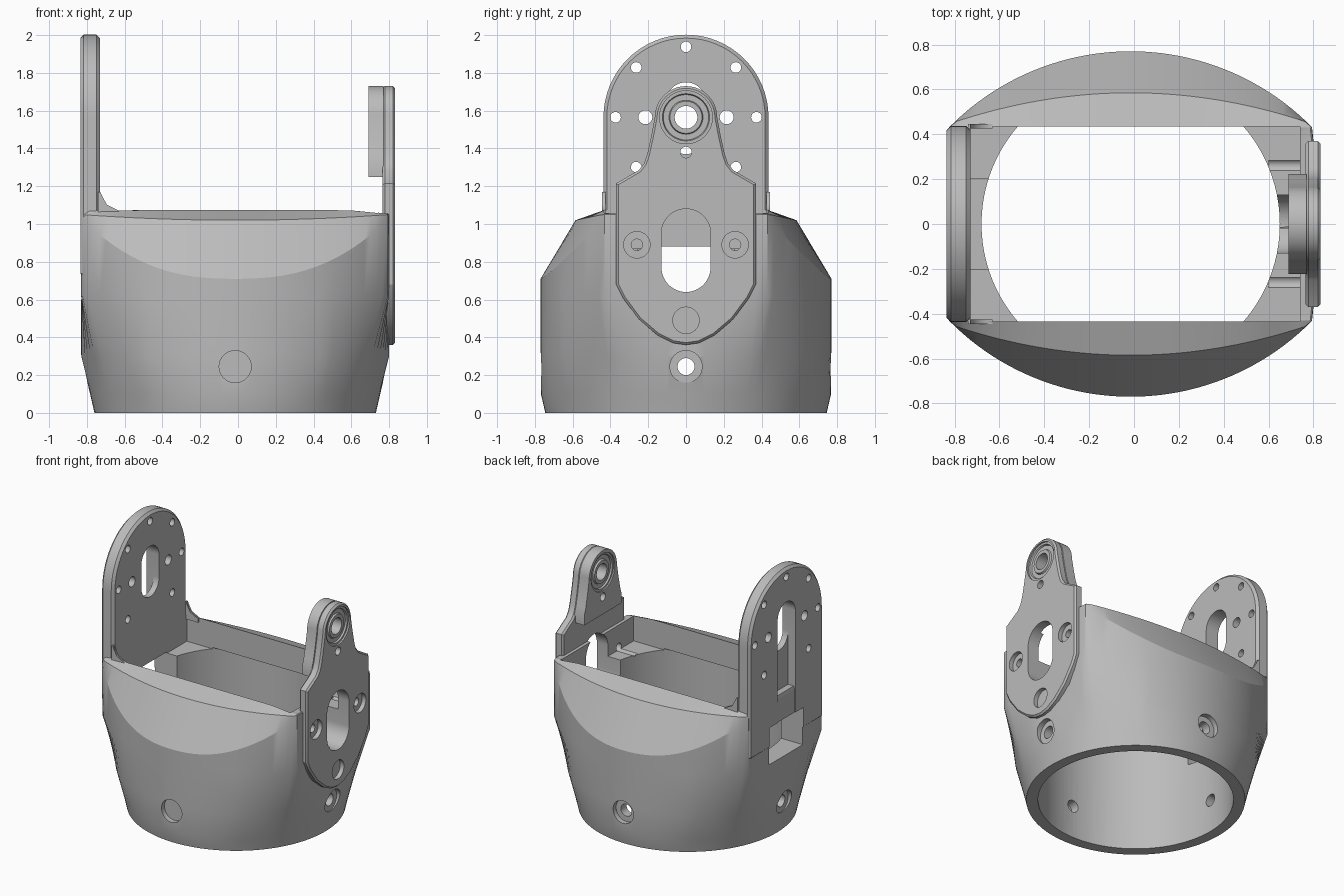
import bpy, bmesh, math
from mathutils import Matrix, Vector

cube = bpy.data.objects.get("Cube")
if cube:
    bpy.data.objects.remove(cube)

grey = bpy.data.materials.new("satin grey")
grey.use_nodes = True
grey.diffuse_color = (0.5, 0.5, 0.5, 1)
grey.node_tree.nodes["Principled BSDF"].inputs["Base Color"].default_value = (0.5, 0.5, 0.5, 1)
CX = -0.015        # axis of the housing
PIVOT = 1.565      # height of the hinge axis


def finish(bm, name):
    bmesh.ops.recalc_face_normals(bm, faces=bm.faces)
    mesh = bpy.data.meshes.new(name)
    bm.to_mesh(mesh)
    bm.free()
    mesh.materials.append(grey)
    ob = bpy.data.objects.new(name, mesh)
    bpy.context.collection.objects.link(ob)
    return ob


def activate(ob):
    bpy.ops.object.select_all(action='DESELECT')
    ob.select_set(True)
    bpy.context.view_layer.objects.active = ob


def loft(name, rings, wrap=False):
    """Skin a stack of rings; the ends are closed, or joined when wrap is set."""
    bm = bmesh.new()
    loops = [[bm.verts.new(p) for p in ring] for ring in rings]
    pairs = list(zip(loops, loops[1:])) + ([(loops[-1], loops[0])] if wrap else [])
    for low, high in pairs:
        for i in range(len(low)):
            j = (i + 1) % len(low)
            bm.faces.new((low[i], low[j], high[j], high[i]))
    if not wrap:
        for end in (loops[0], loops[-1]):
            mid = bm.verts.new(sum((v.co for v in end), Vector()) / len(end))
            for i in range(len(end)):
                bm.faces.new((end[i - 1], end[i], mid))
    return finish(bm, name)


def prism(name, outline, x0, x1):
    """Extrude a (y, z) outline along x."""
    bm = bmesh.new()
    face = bm.faces.new([bm.verts.new((x0, y, z)) for y, z in outline])
    new = bmesh.ops.extrude_face_region(bm, geom=[face])["geom"]
    bmesh.ops.translate(bm, verts=[g for g in new if isinstance(g, bmesh.types.BMVert)],
                        vec=(x1 - x0, 0, 0))
    return finish(bm, name)


def box(x0, x1, y0, y1, z0, z1):
    return prism("cutter", [(y0, z0), (y1, z0), (y1, z1), (y0, z1)], x0, x1)


def rod(axis, centre, r, depth, sides=32):
    bm = bmesh.new()
    bmesh.ops.create_cone(bm, cap_ends=True, segments=sides, radius1=r, radius2=r, depth=depth)
    turn = {'X': Matrix.Rotation(math.pi / 2, 4, 'Y'),
            'Y': Matrix.Rotation(math.pi / 2, 4, 'X'), 'Z': Matrix()}[axis]
    bmesh.ops.transform(bm, matrix=Matrix.Translation(centre) @ turn, verts=bm.verts)
    return finish(bm, "cutter")


def arc(cy, cz, r, a0, a1, n=24):
    return [(cy + r * math.cos(math.radians(a0 + (a1 - a0) * i / n)),
             cz + r * math.sin(math.radians(a0 + (a1 - a0) * i / n))) for i in range(n + 1)]


def slot(r, z0, z1, x0, x1):
    return prism("cutter", arc(0, z1 - r, r, 0, 180) + arc(0, z0 + r, r, 180, 360), x0, x1)


def bevel(ob, width, angle=40):
    activate(ob)
    mod = ob.modifiers.new("rim", 'BEVEL')
    mod.width, mod.segments = width, 1
    mod.limit_method, mod.angle_limit = 'ANGLE', math.radians(angle)
    bpy.ops.object.modifier_apply(modifier=mod.name)


def cut(ob, cutters):
    activate(ob)
    for c in cutters:
        mod = ob.modifiers.new("cut", 'BOOLEAN')
        mod.operation, mod.solver, mod.object = 'DIFFERENCE', 'EXACT', c
        bpy.ops.object.modifier_apply(modifier=mod.name)
        bpy.data.objects.remove(c)


# Housing: round foot blending into a lens plan with flat ends
def lens(a):
    s, c = abs(math.sin(a)), abs(math.cos(a))
    bow = -0.366 * s + math.sqrt((0.366 * s) ** 2 + 1.136 ** 2 - 0.366 ** 2)
    return min(bow, 0.815 / max(c, 1e-6))


N = 128
corner = math.atan2(0.435, 0.815)
angles = []
for k in range(4):     # keep a vertex exactly on every lens corner
    start = (corner, math.pi - corner, math.pi + corner, 2 * math.pi - corner)[k]
    span = math.pi - 2 * corner if k % 2 == 0 else 2 * corner
    count = 48 if k % 2 == 0 else 16
    angles += [start + span * i / count for i in range(count)]


def ring(z, limit):
    return [(CX + min(lens(a), limit) * math.cos(a), min(lens(a), limit) * math.sin(a), z)
            for a in angles]


plan = ring(0, 9)
edge, shoulder, crown = [], [], []
for x, y, _ in plan:
    u = abs(x - CX) / 0.815
    edge.append((x, y, 0.71 + 0.32 * u ** 2.5))
    shoulder.append((CX + (x - CX) * 0.998, math.copysign(min(abs(y), 0.585 - 0.14 * u * u), y),
                     1.02 + 0.03 * u * u))
    crown.append((CX + (x - CX) * 0.99, max(-0.43, min(0.43, y)),
                  1.075 - 0.1 * max(0, x - 0.6)))
housing = loft("housing", [ring(0, 0.745), ring(0.1, 0.768), ring(0.3, 0.82), ring(0.62, 9),
                           edge, shoulder, crown])
well = box(-0.73, 0.74, -0.435, 0.435, 0.87, 1.5)
cutters = [rod('Z', (CX, 0, 0.38), 0.665, 1.0, 96), well]
for axis in 'XY':
    cutters.append(rod(axis, (CX, 0, 0.245) if axis == 'Y' else (0, 0, 0.245), 0.045, 3))
for px, py, axis in ((0.85, 0, 'X'), (-0.88, 0, 'X'), (CX, 0.82, 'Y'), (CX, -0.82, 'Y')):
    cutters.append(rod(axis, (px, py, 0.245), 0.085, 0.18))
cutters += [slot(0.13, 0.64, 1.08, 0.5, 1), box(-1, -0.5, -0.2, 0.2, 0.6, 0.88)]
bolts = ((-0.26, 0.89), (0.26, 0.89), (0, 0.49))
cutters += [rod('X', (0.8, y, z), 0.03, 0.4) for y, z in bolts]
cut(housing, cutters)

# Tall side plate with bolt circle, cable slot and outer channel
tall_plate = prism("tall_side_plate", arc(0, PIVOT, 0.437, 0, 180, 32) + [(-0.437, 0.72), (0.437, 0.72)],
                   -0.835, -0.73)
bevel(tall_plate, 0.018)
cutters = [slot(0.105, 1.37, 1.75, -1, -0.6), box(-1, -0.775, -0.105, 0.105, 0.7, 1.5),
           box(-1, -0.6, -0.2, 0.2, 0.6, 0.88)]
for deg in (-45, 0, 45, 90, 135, 180, 225):
    a = math.radians(deg)
    cutters.append(rod('X', (-0.8, 0.373 * math.cos(a), PIVOT + 0.373 * math.sin(a)), 0.028, 0.4, 20))
cutters += [rod('X', (-0.8, s * 0.215, PIVOT), 0.037, 0.4, 20) for s in (-1, 1)]
cut(tall_plate, cutters)

# Curved fillets where the tall plate meets the housing shoulders
for side, s in (("left", 1), ("right", -1)):
    curve = arc(-0.63, 1.17, 0.1, 180, 270, 10)
    rings = [[(x, s * y, z) for x, z in curve + [(-0.63, 1.04), (-0.74, 1.04), (-0.74, 1.17)]]
             for y in (0.425, 0.445)]
    loft("plate_fillet_" + side, rings)

# Short hinge plate with a tapering neck
neck = [(0.25, 1.285), (0.222, 1.32), (0.205, 1.37), (0.185, 1.46), (0.165, PIVOT)]
half = [(0.07, 0.37), (0.15, 0.41), (0.25, 0.495), (0.335, 0.61), (0.37, 0.68), (0.37, 1.215)] + neck


def mirrored(points, start=()):
    return (list(start) + points + arc(0, PIVOT, 0.165, 0, 180)[1:-1]
            + [(-y, z) for y, z in reversed(points)])


hinge_plate = prism("hinge_plate", mirrored(half, [(0, 0.36)]), 0.765, 0.832)
bevel(hinge_plate, 0.012, 60)
boss = prism("hinge_boss", mirrored([(0.222, 1.25)] + neck[1:]), 0.69, 0.77)


def hinge_holes():
    return [rod('X', (0.76, 0, PIVOT), 0.14, 0.4, 48), rod('X', (0.8, 0, 1.38), 0.03, 0.5, 20)]


cut(boss, hinge_holes())
cut(hinge_plate, hinge_holes() + [slot(0.13, 0.64, 1.08, 0.5, 1)]
    + [rod('X', (0.86, y, z), 0.07, 0.12) for y, z in bolts]
    + [rod('X', (0.8, y, z), 0.032, 0.4) for y, z in bolts])

# Stepped bearing pressed into the boss
steps = [(0.145, 0.7), (0.145, 0.82), (0.125, 0.82), (0.12, 0.808), (0.09, 0.808), (0.085, 0.82),
         (0.06, 0.82), (0.06, 0.7), (0.085, 0.7), (0.09, 0.712), (0.12, 0.712), (0.125, 0.7)]
loft("hinge_bearing", [[(x, y, PIVOT + z) for y, z in arc(0, 0, r, 0, 352.5, 47)]
                       for r, x in steps], wrap=True)

for ob in bpy.context.scene.objects:
    if ob.type == 'MESH':
        activate(ob)
        bpy.ops.object.shade_smooth_by_angle(angle=math.radians(25))
